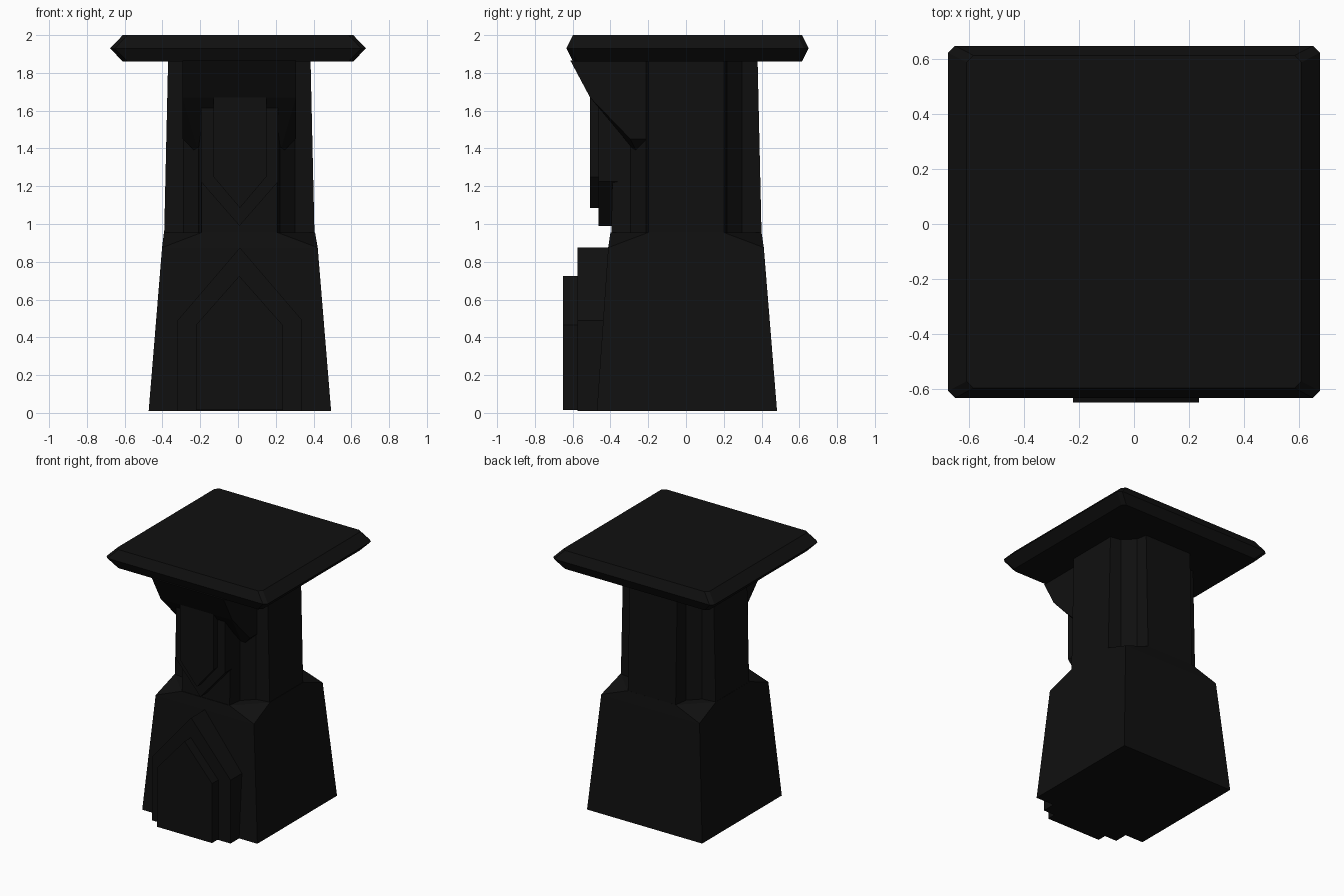
import bpy, bmesh

cube = bpy.data.objects.get("Cube")
if cube:
    bpy.data.objects.remove(cube, do_unlink=True)

stone = bpy.data.materials.new("black stone")
stone.use_nodes = True
COLOUR = (0.005, 0.005, 0.005, 1)
stone.diffuse_color = COLOUR
stone.node_tree.nodes["Principled BSDF"].inputs["Base Color"].default_value = COLOUR


def finish(name, bm):
    bmesh.ops.recalc_face_normals(bm, faces=bm.faces)
    mesh = bpy.data.meshes.new(name)
    bm.to_mesh(mesh)
    bm.free()
    mesh.materials.append(stone)
    ob = bpy.data.objects.new(name, mesh)
    bpy.context.scene.collection.objects.link(ob)
    return ob


def loft(name, rings):
    """Skin closed rings of equal length and cap both ends."""
    bm = bmesh.new()
    loops = [[bm.verts.new(p) for p in ring] for ring in rings]
    n = len(loops[0])
    for a, b in zip(loops, loops[1:]):
        for i in range(n):
            j = (i + 1) % n
            bm.faces.new((a[i], a[j], b[j], b[i]))
    bm.faces.new(loops[0])
    bm.faces.new(loops[-1])
    return finish(name, bm)


def hull(name, points):
    bm = bmesh.new()
    for p in points:
        bm.verts.new(p)
    res = bmesh.ops.convex_hull(bm, input=bm.verts[:])
    loose = {v for v in res["geom_interior"] if isinstance(v, bmesh.types.BMVert)}
    bmesh.ops.delete(bm, geom=list(loose), context='VERTS')
    return finish(name, bm)


def four_corners(corner, z, cx=0.0, cy=0.0):
    """Repeat the outline of the +x +y corner around all four corners."""
    pts = []
    for sx, sy in ((1, 1), (-1, 1), (-1, -1), (1, -1)):
        order = corner if sx * sy > 0 else corner[::-1]
        pts += [(cx + sx * x, cy + sy * y, z) for x, y in order]
    return pts


def panel(name, cx, half, shoulder, tip, end, front, back):
    """Upright plate with one square end and one pointed end."""
    outline = [(cx - half, end), (cx + half, end), (cx + half, shoulder),
               (cx, tip), (cx - half, shoulder)]
    return loft(name, [[(x, y, z) for x, z in outline] for y in (front, back)])


# Tapered base with its upper corners cut away
hull("base",
     four_corners([(0.483, 0.477)], 0.01, 0.01, 0.005)
     + four_corners([(0.412, 0.412)], 0.875, 0.01, 0)
     + four_corners([(0.4, 0.2), (0.2, 0.4)], 0.955, 0.008, 0))

# Shaft with hollowed corners
def shaft_ring(z, half):
    return four_corners([(half, 0.2), (0.295, 0.215), (0.215, 0.295), (0.2, half)],
                        z, 0.007, 0.002)

loft("shaft", [shaft_ring(0.94, 0.398), shaft_ring(1.87, 0.377)])

# Top slab with a pointed rim
def slab_ring(z, hx, hy, cut=0.025):
    return four_corners([(hx, hy - cut), (hx - cut, hy)], z, 0, 0.008)

loft("top_slab", [slab_ring(1.86, 0.61, 0.606), slab_ring(1.93, 0.677, 0.641),
                  slab_ring(2.0, 0.61, 0.606)])

# Stepped arched doorway on the front of the base
panel("outer_arch", 0.01, 0.33, 0.49, 0.875, 0.01, -0.575, -0.2)
panel("inner_arch", 0.007, 0.23, 0.465, 0.725, 0.015, -0.65, -0.5)

# Downward pointing panels on the front of the shaft
panel("outer_shield", 0.008, 0.205, 1.225, 0.99, 1.7, -0.462, -0.2)
panel("inner_shield", 0.01, 0.14, 1.25, 1.085, 1.67, -0.508, -0.4)

# Flared bracket that carries the front of the slab
bracket = [(0.3, -0.612, 1.865), (0.3, -0.508, 1.67), (0.3, -0.295, 1.45),
           (0.3, -0.19, 1.45), (0.3, -0.19, 1.865), (0.21, -0.25, 1.36)]
hull("front_bracket", [(0.007 + s * x, y, z) for s in (1, -1) for x, y, z in bracket])
